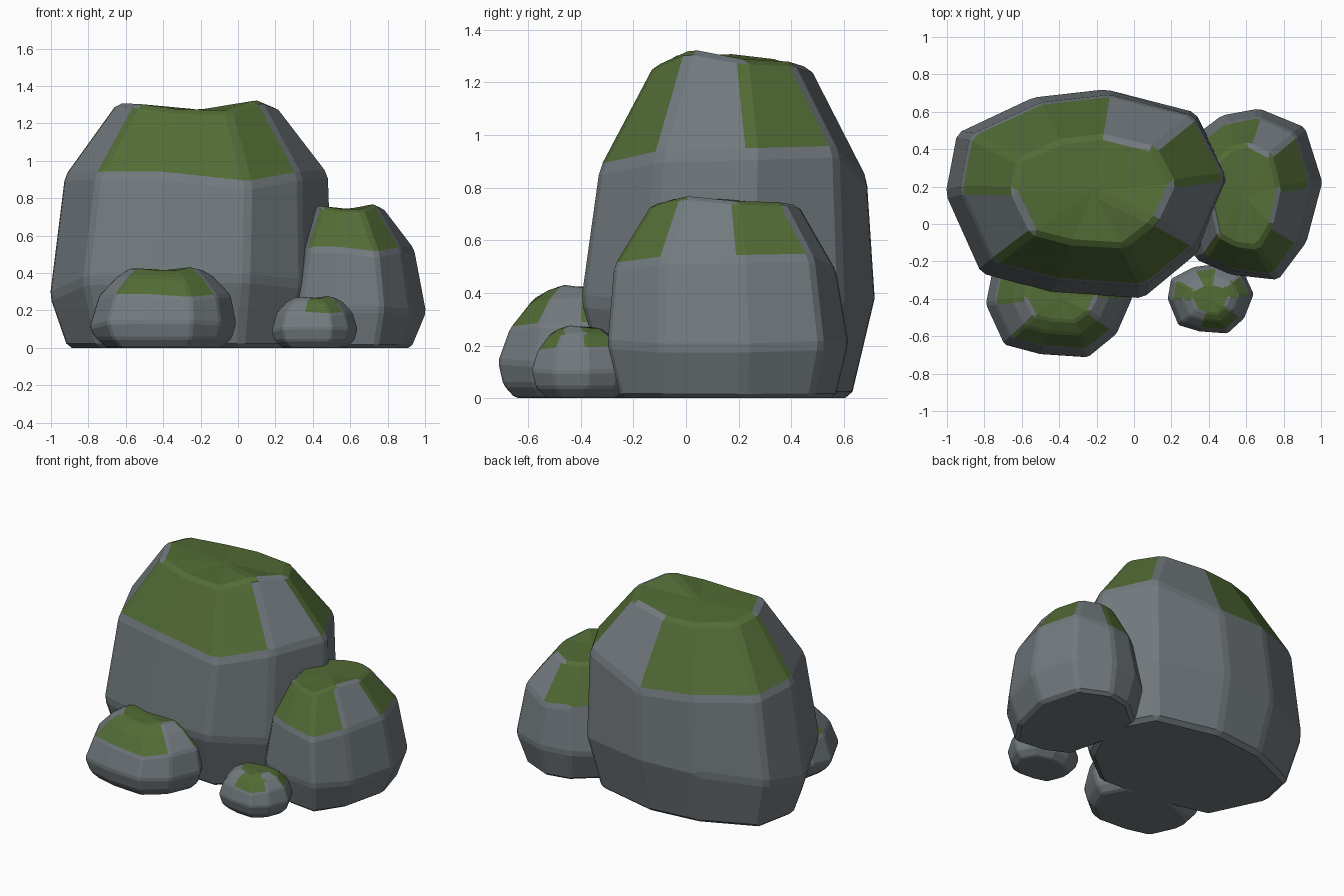
import bpy, bmesh

if "Cube" in bpy.data.objects:
    bpy.data.objects.remove(bpy.data.objects["Cube"])


def material(name, rgb):
    m = bpy.data.materials.new(name)
    m.diffuse_color = (*rgb, 1)
    m.use_nodes = True
    m.node_tree.nodes["Principled BSDF"].inputs["Base Color"].default_value = m.diffuse_color
    return m


STONE = material("grey_stone", (0.17, 0.195, 0.21))
MOSS = material("moss_green", (0.084, 0.147, 0.036))

# Shared ten-sided rock outline (unit half-widths)
OUTLINE = [(-1, 0), (-.92, .58), (-.39, .92), (.13, 1), (.76, .78),
           (1, .14), (.78, -.56), (.39, -1), (-.26, -.94), (-.75, -.76)]
# Uneven heights for the low, shoulder and top rings
FLAT = [0] * 10
LOW = [-.07, 0, .03, .04, .02, 0, 0, .03, .03, .02]
SHOULDER = [.01, -.02, -.05, -.08, .03, .02, .01, -.04, .01, .01]
TOP = [.02, 0, -.03, -.03, -.01, 0, .04, -.02, -.015, .015]


def rock(name, levels, moss_level, bare, bevel, scale):
    """levels: (z, centre x, centre y, half x, half y, height offsets)"""
    bm = bmesh.new()
    rings = []
    for z, cx, cy, hx, hy, dz in levels:
        rings.append([bm.verts.new((cx + hx * x, cy + hy * y, z + d * scale))
                      for (x, y), d in zip(OUTLINE, dz)])
    n = len(OUTLINE)
    bm.faces.new(rings[0])
    # side facets, mossy above the moss level except on bare sides
    for k in range(len(rings) - 1):
        a, b = rings[k], rings[k + 1]
        for i in range(n):
            j = (i + 1) % n
            f = bm.faces.new((a[i], a[j], b[j], b[i]))
            f.material_index = int(k >= moss_level and i not in bare)
    # slightly dished mossy top
    z, cx, cy = levels[-1][:3]
    mid = bm.verts.new((cx, cy, z - .015 * scale))
    for i in range(n):
        f = bm.faces.new((rings[-1][i], rings[-1][(i + 1) % n], mid))
        f.material_index = 1
    bmesh.ops.recalc_face_normals(bm, faces=bm.faces[:])
    me = bpy.data.meshes.new(name)
    bm.to_mesh(me)
    bm.free()
    me.materials.append(STONE)
    me.materials.append(MOSS)
    ob = bpy.data.objects.new(name, me)
    bpy.context.collection.objects.link(ob)
    mod = ob.modifiers.new("worn_edges", "BEVEL")
    mod.width = bevel
    mod.segments = 1
    mod.limit_method = "ANGLE"
    mod.angle_limit = 0.3


# Main boulder
rock("large_boulder", [
    (0, -.245, .17, .67, .46, FLAT),
    (.34, -.25, .16, .76, .56, LOW),
    (.91, -.22, .18, .71, .51, SHOULDER),
    (1.29, -.22, .175, .43, .295, TOP)], 2, {3, 5, 9}, .025, 1)

# Boulder on the right
rock("medium_boulder", [
    (0, .62, .16, .31, .41, FLAT),
    (.19, .62, .16, .39, .46, LOW),
    (.52, .62, .15, .325, .425, SHOULDER),
    (.75, .59, .15, .185, .28, TOP)], 2, {3, 5, 9}, .018, .5)

# Low stone at front left
rock("low_front_stone", [
    (0, -.39, -.43, .31, .22, FLAT),
    (.05, -.395, -.43, .365, .265, FLAT),
    (.13, -.40, -.43, .395, .285, LOW),
    (.275, -.39, -.42, .355, .25, SHOULDER),
    (.375, -.39, -.41, .26, .18, SHOULDER),
    (.42, -.39, -.40, .19, .12, TOP)], 3, {5, 9}, .012, .3)

# Small pebble at front right
rock("small_pebble", [
    (0, .41, -.40, .17, .13, FLAT),
    (.04, .41, -.40, .215, .17, FLAT),
    (.10, .41, -.40, .232, .187, LOW),
    (.185, .41, -.40, .205, .165, SHOULDER),
    (.245, .41, -.40, .15, .12, SHOULDER),
    (.27, .41, -.40, .10, .08, TOP)], 3, {1, 3, 5, 8, 9}, .008, .18)
